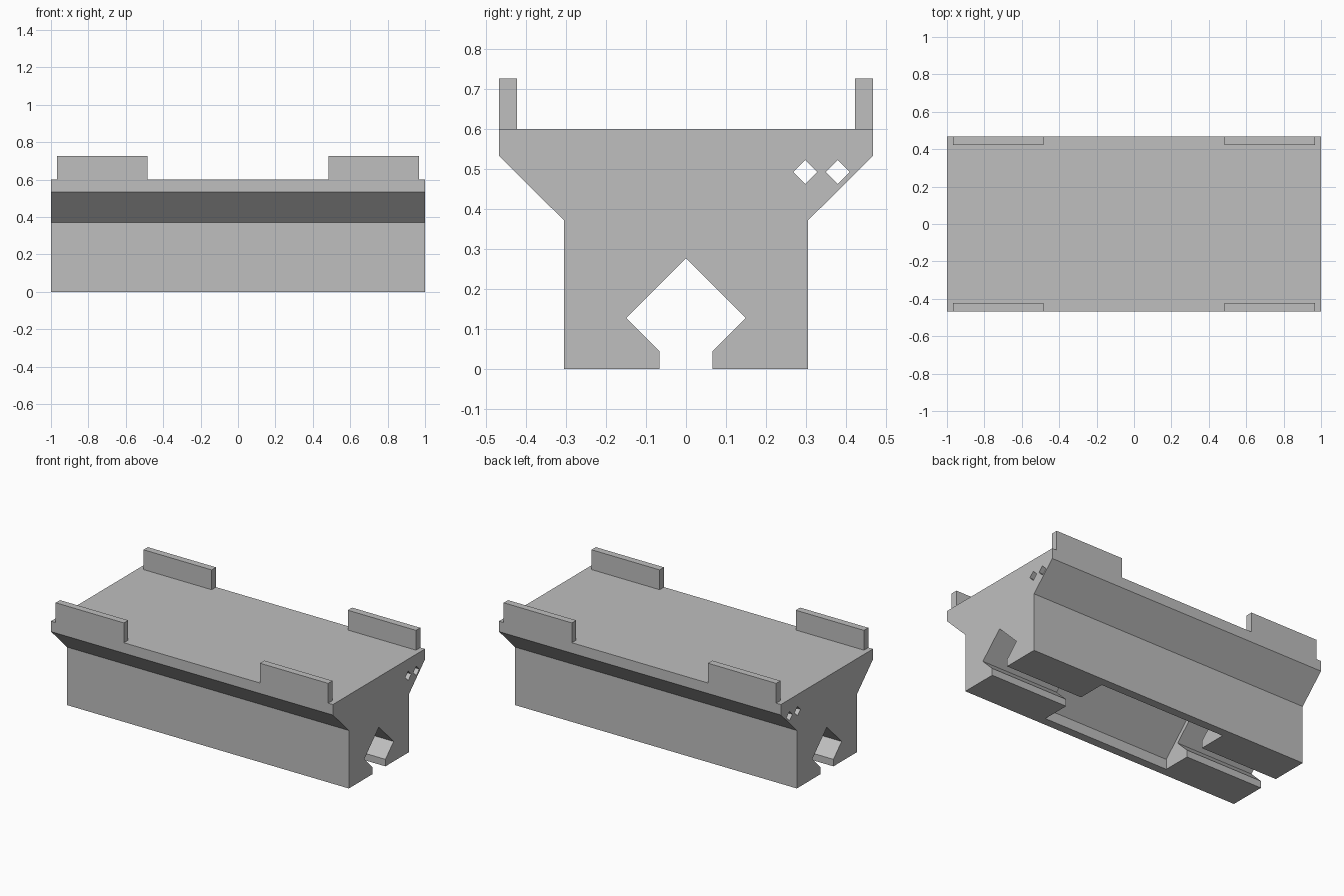
import bpy
import bmesh

if "Cube" in bpy.data.objects:
    bpy.data.objects.remove(bpy.data.objects["Cube"], do_unlink=True)

grey = bpy.data.materials.new("plain_grey")
grey.use_nodes = True
COLOUR = (0.52, 0.52, 0.52, 1)
grey.diffuse_color = COLOUR
grey.node_tree.nodes["Principled BSDF"].inputs["Base Color"].default_value = COLOUR


def extrude_profile(name, profile, x0, x1):
    """Solid made by sweeping a (y, z) outline from x0 to x1."""
    bm = bmesh.new()
    face = bm.faces.new([bm.verts.new((x0, y, z)) for y, z in profile])
    swept = bmesh.ops.extrude_face_region(bm, geom=[face])["geom"]
    verts = [v for v in swept if isinstance(v, bmesh.types.BMVert)]
    bmesh.ops.translate(bm, verts=verts, vec=(x1 - x0, 0, 0))
    bmesh.ops.recalc_face_normals(bm, faces=bm.faces)
    mesh = bpy.data.meshes.new(name)
    bm.to_mesh(mesh)
    bm.free()
    mesh.materials.append(grey)
    obj = bpy.data.objects.new(name, mesh)
    bpy.context.collection.objects.link(obj)
    return obj


def mirrored(half):
    """Complete a symmetric outline from its +y half."""
    return half + [(-y, z) for y, z in reversed(half) if y > 0]


def diamond(y, z, r):
    return [(y + r, z), (y, z + r), (y - r, z), (y, z - r)]


# Body with flared top
body = extrude_profile("body", mirrored(
    [(0.305, 0), (0.305, 0.372), (0.467, 0.533), (0.467, 0.6)]), -1, 1)

# Rail slot, wider middle pocket and two small through holes
cutters = [
    extrude_profile("slot_cutter", mirrored(
        [(0.066, -0.1), (0.066, 0.045), (0.149, 0.128), (0, 0.277)]), -1.1, 1.1),
    extrude_profile("pocket_cutter", mirrored(
        [(0.25, -0.1), (0.25, 0.065), (0, 0.315)]), -0.45, 0.45),
]
for y in (0.298, 0.379):
    cutters.append(extrude_profile("hole_cutter", diamond(y, 0.493, 0.03), -1.1, 1.1))

for cutter in cutters:
    mod = body.modifiers.new(cutter.name, "BOOLEAN")
    mod.operation = "DIFFERENCE"
    mod.solver = "EXACT"
    mod.object = cutter

# Bake the cuts and discard the cutters
bpy.context.view_layer.update()
graph = bpy.context.evaluated_depsgraph_get()
cut_mesh = bpy.data.meshes.new_from_object(body.evaluated_get(graph))
body.modifiers.clear()
body.data = cut_mesh
for cutter in cutters:
    bpy.data.objects.remove(cutter, do_unlink=True)

# Four retaining tabs at the top corners
for x_side, x_name in ((1, "left"), (-1, "right")):
    for y_side, y_name in ((1, "back"), (-1, "front")):
        outer, inner = 0.467 * y_side, 0.423 * y_side
        tab = [(outer, 0.6), (outer, 0.727), (inner, 0.727), (inner, 0.6)]
        extrude_profile(f"{y_name}_{x_name}_tab", tab, 0.483 * x_side, 0.967 * x_side)
